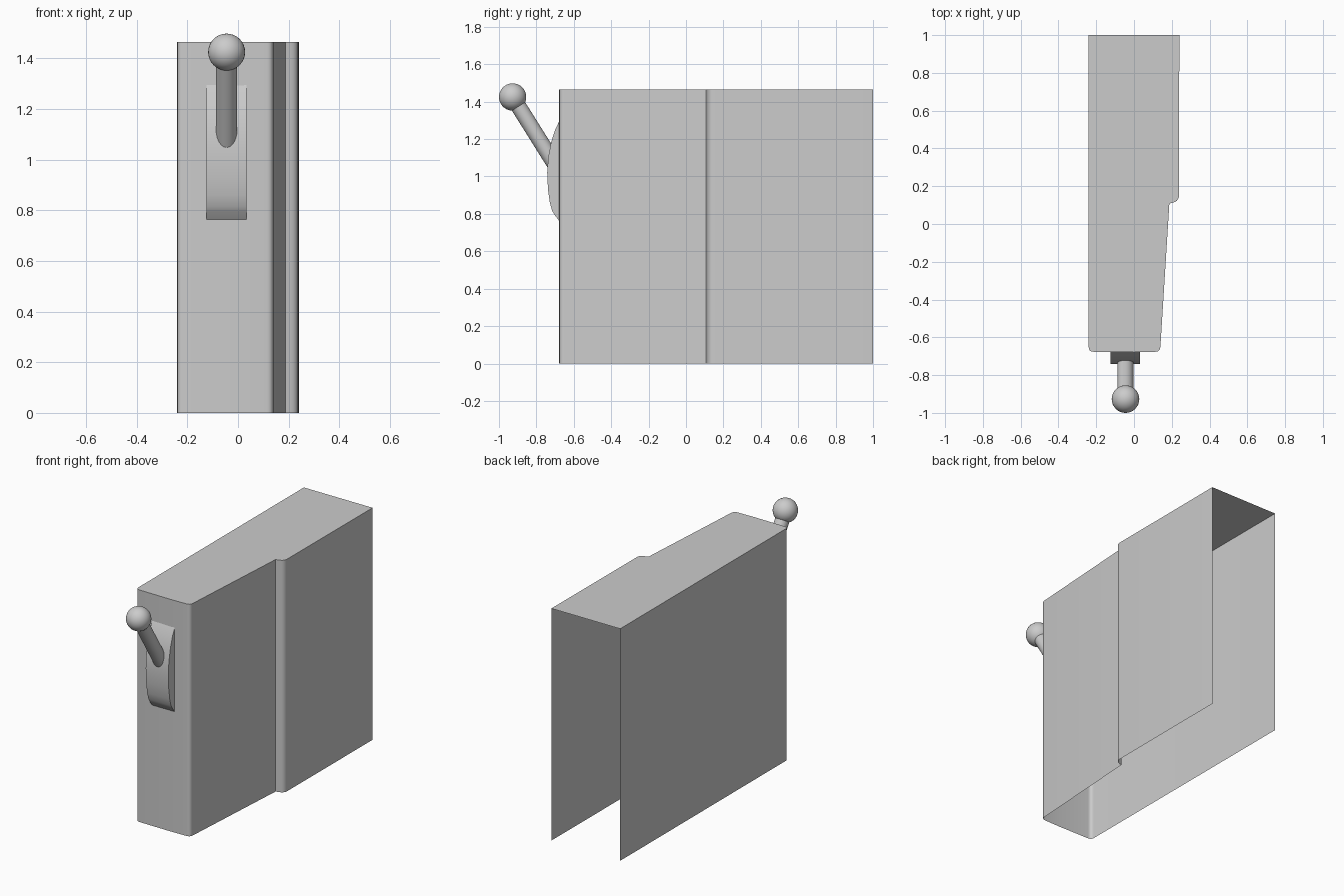
import bpy, bmesh
from mathutils import Vector

if "Cube" in bpy.data.objects:
    bpy.data.objects.remove(bpy.data.objects["Cube"])


def finish(bm, name, angle=0.6):
    me = bpy.data.meshes.new(name)
    bm.to_mesh(me)
    bm.free()
    ob = bpy.data.objects.new(name, me)
    bpy.context.collection.objects.link(ob)
    smooth(ob, angle)
    return ob


def smooth(ob, angle=0.6):
    bpy.ops.object.select_all(action='DESELECT')
    ob.select_set(True)
    bpy.context.view_layer.objects.active = ob
    bpy.ops.object.shade_smooth_by_angle(angle=angle)


def rounded(points, steps=5):
    """Open outline; each point is x, y, corner radius."""
    out = []
    for i, (x, y, r) in enumerate(points):
        p = Vector((x, y))
        if r == 0:
            out.append(p)
            continue
        a = p + (Vector(points[i - 1][:2]) - p).normalized() * r
        b = p + (Vector(points[i + 1][:2]) - p).normalized() * r
        for k in range(steps + 1):
            t = k / steps
            out.append(a * (1 - t) ** 2 + p * 2 * t * (1 - t) + b * t * t)
    return out


# Housing: thin shell, open at the back and underneath
H = 1.465
outline = rounded([(-0.24, 1, 0), (-0.24, -0.676, 0.025), (0, -0.679, 0),
                   (0.138, -0.676, 0.025), (0.187, 0.108, 0),
                   (0.238, 0.122, 0.03), (0.24, 1, 0)])
bm = bmesh.new()
low = [bm.verts.new((p.x, p.y, 0)) for p in outline]
top = [bm.verts.new((p.x, p.y, H)) for p in outline]
for i in range(len(outline) - 1):
    bm.faces.new((low[i], low[i + 1], top[i + 1], top[i]))
bm.faces.new(top)
finish(bm, "housing")

# Curved boss on the front, open where it meets the housing
arc = [(-0.678, 1.295), (-0.70, 1.25), (-0.722, 1.18), (-0.737, 1.10),
       (-0.742, 1.02), (-0.738, 0.93), (-0.728, 0.86), (-0.715, 0.815),
       (-0.703, 0.795), (-0.678, 0.763)]
bm = bmesh.new()
left = [bm.verts.new((-0.125, y, z)) for y, z in arc]
right = [bm.verts.new((0.033, y, z)) for y, z in arc]
for i in range(len(arc) - 1):
    bm.faces.new((left[i], left[i + 1], right[i + 1], right[i]))
bm.faces.new(left[::-1])
bm.faces.new(right)
finish(bm, "lever_boss")

# Lever rod and ball knob
knob = Vector((-0.045, -0.927, 1.425))
root = Vector((-0.045, -0.695, 1.055))
axis = knob - root
bpy.ops.mesh.primitive_cylinder_add(vertices=24, radius=0.042, depth=axis.length,
                                    location=(knob + root) / 2)
rod = bpy.context.object
rod.name = "lever_rod"
rod.rotation_euler = axis.to_track_quat('Z', 'Y').to_euler()
smooth(rod)

bpy.ops.mesh.primitive_uv_sphere_add(segments=32, ring_count=16, radius=0.073, location=knob)
ball = bpy.context.object
ball.name = "lever_knob"
smooth(ball)
